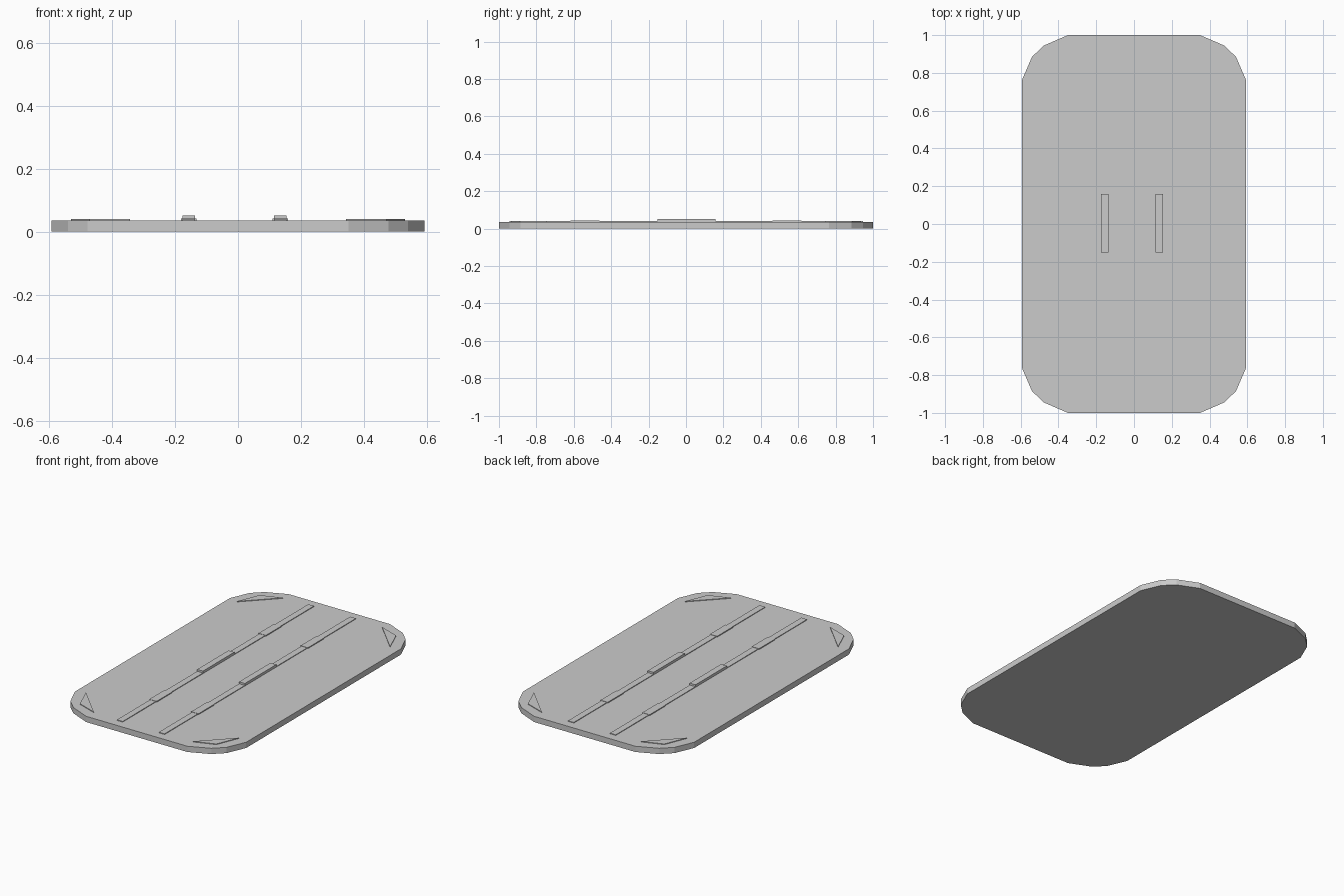
import bpy, bmesh

if "Cube" in bpy.data.objects:
    bpy.data.objects.remove(bpy.data.objects["Cube"])

TOP = 0.036  # height of the slab's upper surface


def prism(name, outline, z0, z1):
    """Extrude a counter-clockwise outline from z0 to z1."""
    bm = bmesh.new()
    face = bm.faces.new([bm.verts.new((x, y, z0)) for x, y in outline])
    ext = bmesh.ops.extrude_face_region(bm, geom=[face])
    verts = [v for v in ext["geom"] if isinstance(v, bmesh.types.BMVert)]
    bmesh.ops.translate(bm, verts=verts, vec=(0, 0, z1 - z0))
    bmesh.ops.recalc_face_normals(bm, faces=bm.faces)
    mesh = bpy.data.meshes.new(name)
    bm.to_mesh(mesh)
    bm.free()
    obj = bpy.data.objects.new(name, mesh)
    bpy.context.collection.objects.link(obj)
    return obj


def bar(name, x, y, width, length, z0, z1):
    w, l = width / 2, length / 2
    return prism(name, [(x - w, y - l), (x + w, y - l), (x + w, y + l), (x - w, y + l)], z0, z1)


# Slab with faceted corners
corner = [(0.592, 0.765), (0.54, 0.885), (0.477, 0.945), (0.35, 1.0)]
half = corner + [(-x, y) for x, y in reversed(corner)]
prism("slab", half + [(-x, -y) for x, y in half], 0, TOP)

# Two long strips, each with a raised centre block and two low pads
for side, x in (("left", -0.157), ("right", 0.135)):
    x = -0.156 if side == "left" else 0.134
    bar(f"{side}_strip", x, 0, 0.04, 1.89, TOP - 0.005, TOP + 0.004)
    bar(f"{side}_centre_block", x, 0.003, 0.04, 0.31, TOP - 0.005, 0.052)
    for end, y in (("front", -0.54), ("back", 0.54)):
        bar(f"{side}_{end}_pad", x, y, 0.05, 0.155, TOP - 0.005, TOP + 0.006)

# Thin triangular plates in the corners
tri = [(0.53, 0.745), (0.472, 0.888), (0.342, 0.935)]
for sx in (-1, 1):
    for sy in (-1, 1):
        prism("corner_triangle", [(sx * x, sy * y) for x, y in tri], TOP - 0.005, TOP + 0.004)
